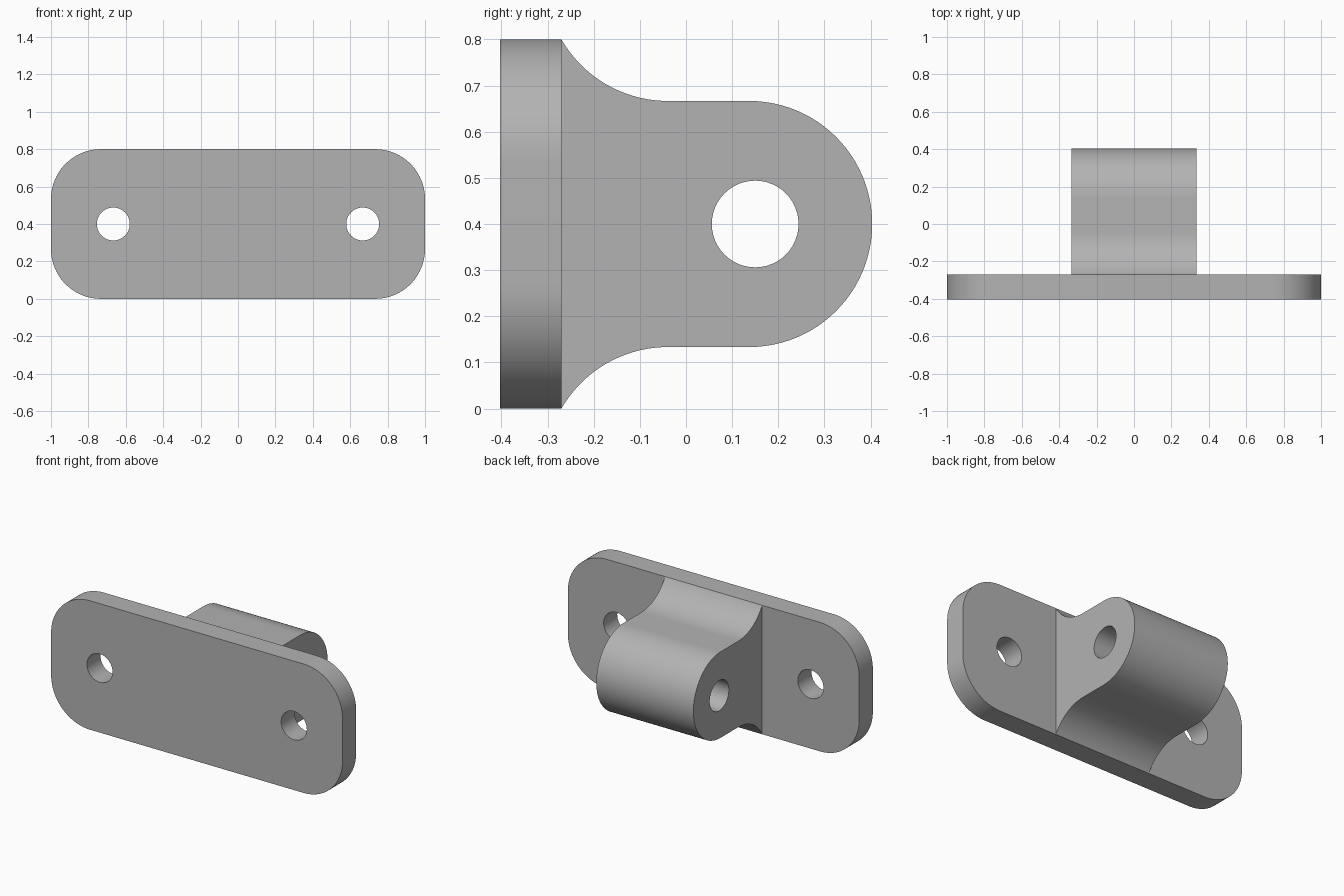
import bpy, bmesh
from math import sin, cos, pi, radians, sqrt
from mathutils import Matrix, Vector

cube = bpy.data.objects.get("Cube")
if cube:
    bpy.data.objects.remove(cube, do_unlink=True)

grey = bpy.data.materials.new("plain grey")
grey.use_nodes = True
colour = (0.45, 0.45, 0.45, 1)
grey.diffuse_color = colour
grey.node_tree.nodes["Principled BSDF"].inputs["Base Color"].default_value = colour

MID = 0.4               # height of the centre line
R = 0.2667              # shared radius of corners, fillets and boss
FRONT, BACK = -0.4035, -0.27   # plate faces
HALF = 0.3333           # half width of the boss


def arc(cx, cy, r, start, end, n=24):
    steps = [radians(start + (end - start) * i / n) for i in range(n + 1)]
    return [(cx + r * cos(a), cy + r * sin(a)) for a in steps]


def prism(name, points, offset):
    """Extrude a closed 3D outline into a solid."""
    bm = bmesh.new()
    face = bm.faces.new([bm.verts.new(p) for p in points])
    made = bmesh.ops.extrude_face_region(bm, geom=[face])["geom"]
    bmesh.ops.translate(bm, vec=offset, verts=[g for g in made if isinstance(g, bmesh.types.BMVert)])
    bmesh.ops.recalc_face_normals(bm, faces=bm.faces)
    mesh = bpy.data.meshes.new(name)
    bm.to_mesh(mesh)
    bm.free()
    mesh.materials.append(grey)
    obj = bpy.data.objects.new(name, mesh)
    bpy.context.collection.objects.link(obj)
    return obj


def select(obj):
    bpy.ops.object.select_all(action="DESELECT")
    obj.select_set(True)
    bpy.context.view_layer.objects.active = obj


def drill(obj, points, offset):
    """Cut a straight hole through a part."""
    cutter = prism("hole_cutter", points, offset)
    cutter.hide_render = True
    mod = obj.modifiers.new("hole", "BOOLEAN")
    mod.operation, mod.solver, mod.object = "DIFFERENCE", "EXACT", cutter
    select(obj)
    bpy.ops.object.modifier_apply(modifier=mod.name)
    bpy.data.objects.remove(cutter, do_unlink=True)


def finish(obj):
    select(obj)
    bpy.ops.object.shade_smooth_by_angle(angle=radians(30))


# Mounting plate with rounded corners
outline = []
for k, (sx, sz) in enumerate([(1, 1), (-1, 1), (-1, -1), (1, -1)]):
    outline += arc(sx * (1 - R), MID + sz * (MID - R), R, 90 * k, 90 * k + 90)
plate = prism("mounting_plate", [(x, FRONT, z) for x, z in outline], (0, BACK - FRONT, 0))

# Screw holes
for side in (-1, 1):
    ring = arc(side * 0.6667, MID, 0.088, 0, 360, 48)[:-1]
    drill(plate, [(x, -0.6, z) for x, z in ring], (0, 0.6, 0))
finish(plate)

# Pivot boss: flared foot, straight neck, round end
flare_y = BACK + R * sin(radians(60))
upper = arc(flare_y, R + R, R, 210, 270)                # concave flare above the centre line
nose = arc(0.137, 0, R, 90, -90, 48)
lower = [(y, -z) for y, z in reversed(upper)]
profile = upper + nose + lower
boss = prism("pivot_boss", [(-HALF, y, MID + z) for y, z in profile], (2 * HALF, 0, 0))

# Pin hole across the boss
ring = arc(0.15, MID, 0.094, 0, 360, 48)[:-1]
drill(boss, [(-0.5, y, z) for y, z in ring], (1, 0, 0))
finish(boss)
